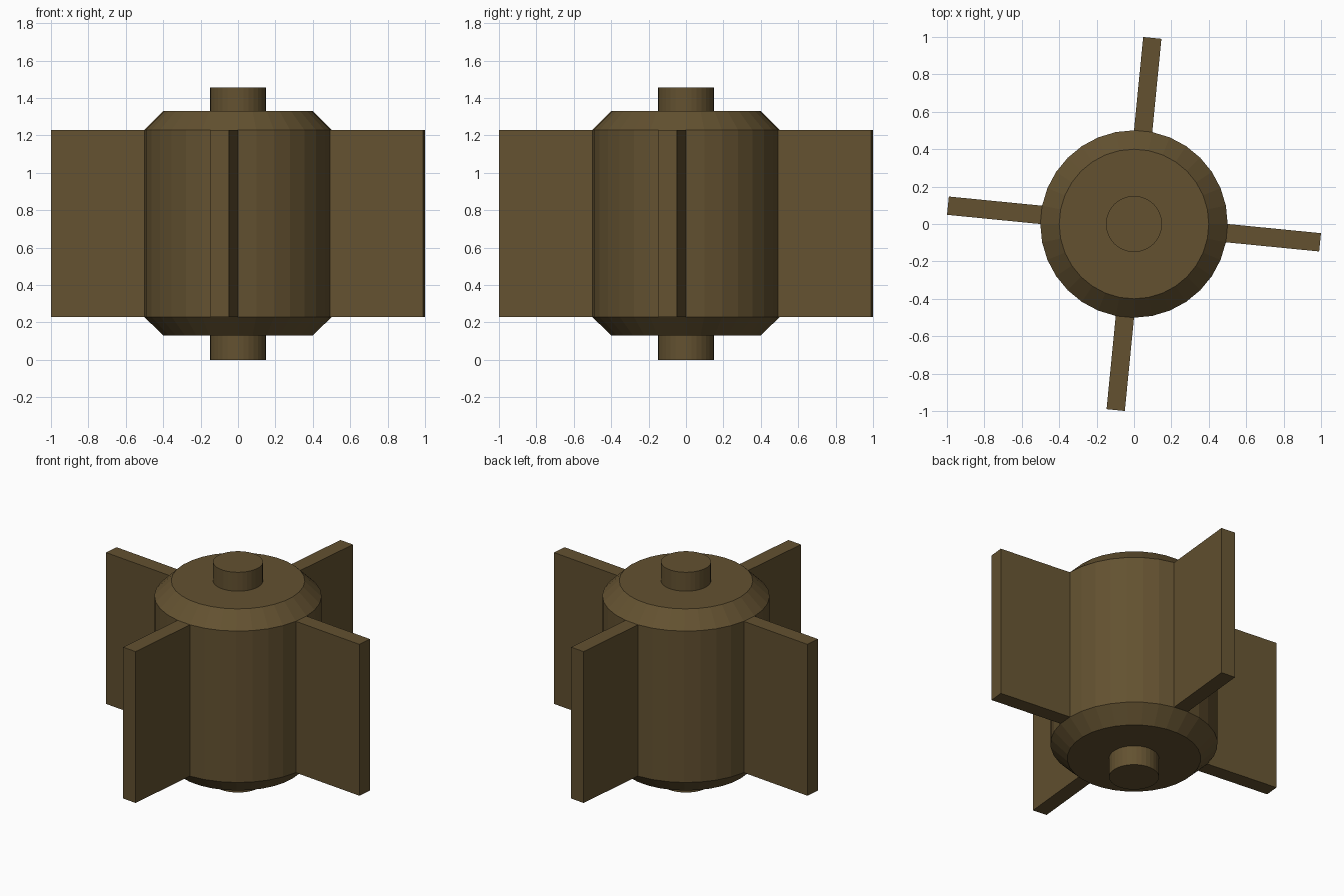
import bpy
import bmesh
from math import cos, sin, pi, atan2

SIDES = 32
R = 0.501

cube = bpy.data.objects.get("Cube")
if cube:
    bpy.data.objects.remove(cube)

bronze = bpy.data.materials.new("dark bronze")
bronze.use_nodes = True
colour = (0.125, 0.083, 0.03, 1)
bronze.diffuse_color = colour
bronze.node_tree.nodes["Principled BSDF"].inputs["Base Color"].default_value = colour


def lathe(bm, profile):
    """Closed solid of revolution from (radius, height) pairs, bottom to top."""
    rings = [[bm.verts.new((r * cos(2 * pi * i / SIDES), r * sin(2 * pi * i / SIDES), z))
              for i in range(SIDES)] for r, z in profile]
    for low, high in zip(rings, rings[1:]):
        for i in range(SIDES):
            j = (i + 1) % SIDES
            bm.faces.new((low[i], low[j], high[j], high[i]))
    bm.faces.new(rings[0][::-1])
    bm.faces.new(rings[-1])
    bm.normal_update()


def finish(bm, name):
    mesh = bpy.data.meshes.new(name)
    bm.to_mesh(mesh)
    bm.free()
    mesh.materials.append(bronze)
    obj = bpy.data.objects.new(name, mesh)
    bpy.context.collection.objects.link(obj)


# Chamfered drum with four paddles extruded from its wall facets
bm = bmesh.new()
lathe(bm, [(0.4, 0.13), (R, 0.23), (R, 1.23), (0.4, 1.33)])
quarter = pi / 2
paddle_angle = -pi / SIDES
paddle_faces = []
for face in bm.faces:
    n = face.normal
    offset = (atan2(n.y, n.x) - paddle_angle + quarter / 2) % quarter - quarter / 2
    if abs(n.z) < 0.01 and abs(offset) < 0.01:
        paddle_faces.append(face)
for face in bmesh.ops.extrude_discrete_faces(bm, faces=paddle_faces)["faces"]:
    bmesh.ops.translate(bm, verts=face.verts, vec=face.normal * R)
finish(bm, "paddle_drum")

# Axle through the drum
bm = bmesh.new()
lathe(bm, [(0.15, 0), (0.15, 1.455)])
finish(bm, "axle")
